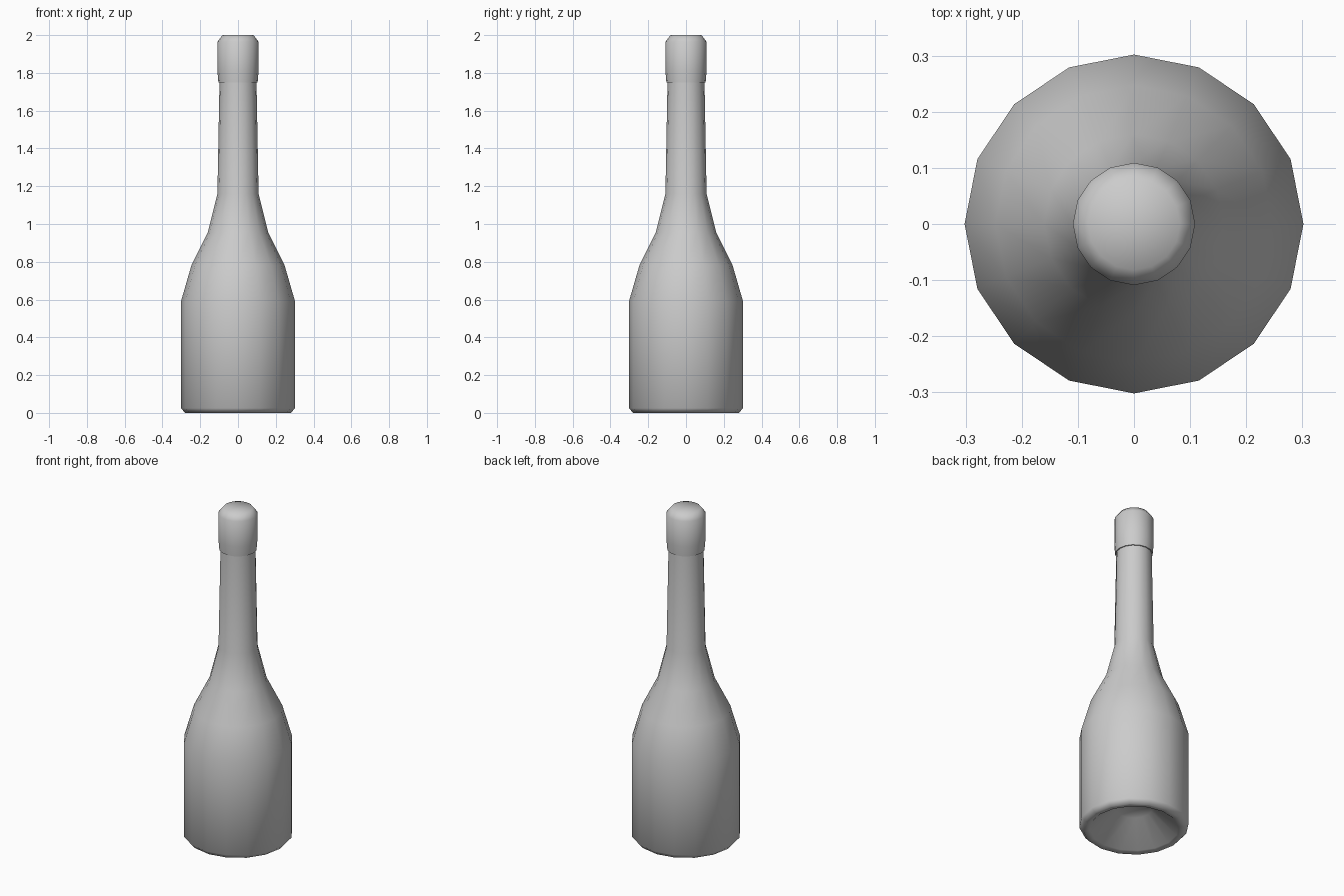
import bpy, math

if "Cube" in bpy.data.objects:
    bpy.data.objects.remove(bpy.data.objects["Cube"])

SIDES = 16


def lathe(name, profile):
    """Revolve (radius, z) points round the z axis; radius 0 makes a pole."""
    verts, faces, rings = [], [], []
    for r, z in profile:
        count = SIDES if r > 0 else 1
        rings.append([len(verts) + i for i in range(count)])
        for i in range(count):
            a = 2 * math.pi * i / SIDES
            verts.append((r * math.cos(a), r * math.sin(a), z))
    for low, high in zip(rings, rings[1:]):
        for i in range(SIDES):
            j = (i + 1) % SIDES
            if len(low) == 1:
                faces.append((low[0], high[j], high[i]))
            elif len(high) == 1:
                faces.append((low[i], low[j], high[0]))
            else:
                faces.append((low[i], low[j], high[j], high[i]))
    mesh = bpy.data.meshes.new(name)
    mesh.from_pydata(verts, [], faces)
    obj = bpy.data.objects.new(name, mesh)
    bpy.context.collection.objects.link(obj)
    bpy.ops.object.select_all(action='DESELECT')
    obj.select_set(True)
    bpy.context.view_layer.objects.active = obj
    bpy.ops.object.shade_smooth_by_angle(angle=math.radians(80))
    return obj


# Bottle body: hollow punt underneath, straight sides, shoulder, neck
lathe("bottle_body", [
    (0, 0.14), (0.10, 0.13), (0.245, 0.005), (0.28, 0.0), (0.302, 0.025),
    (0.302, 0.59), (0.247, 0.78), (0.16, 0.955), (0.109, 1.16), (0.098, 1.75),
])

# Foil-wrapped lip and flat top
lathe("bottle_top", [
    (0.098, 1.75), (0.104, 1.75), (0.109, 1.81), (0.109, 1.965),
    (0.082, 2.0), (0, 2.0),
])
